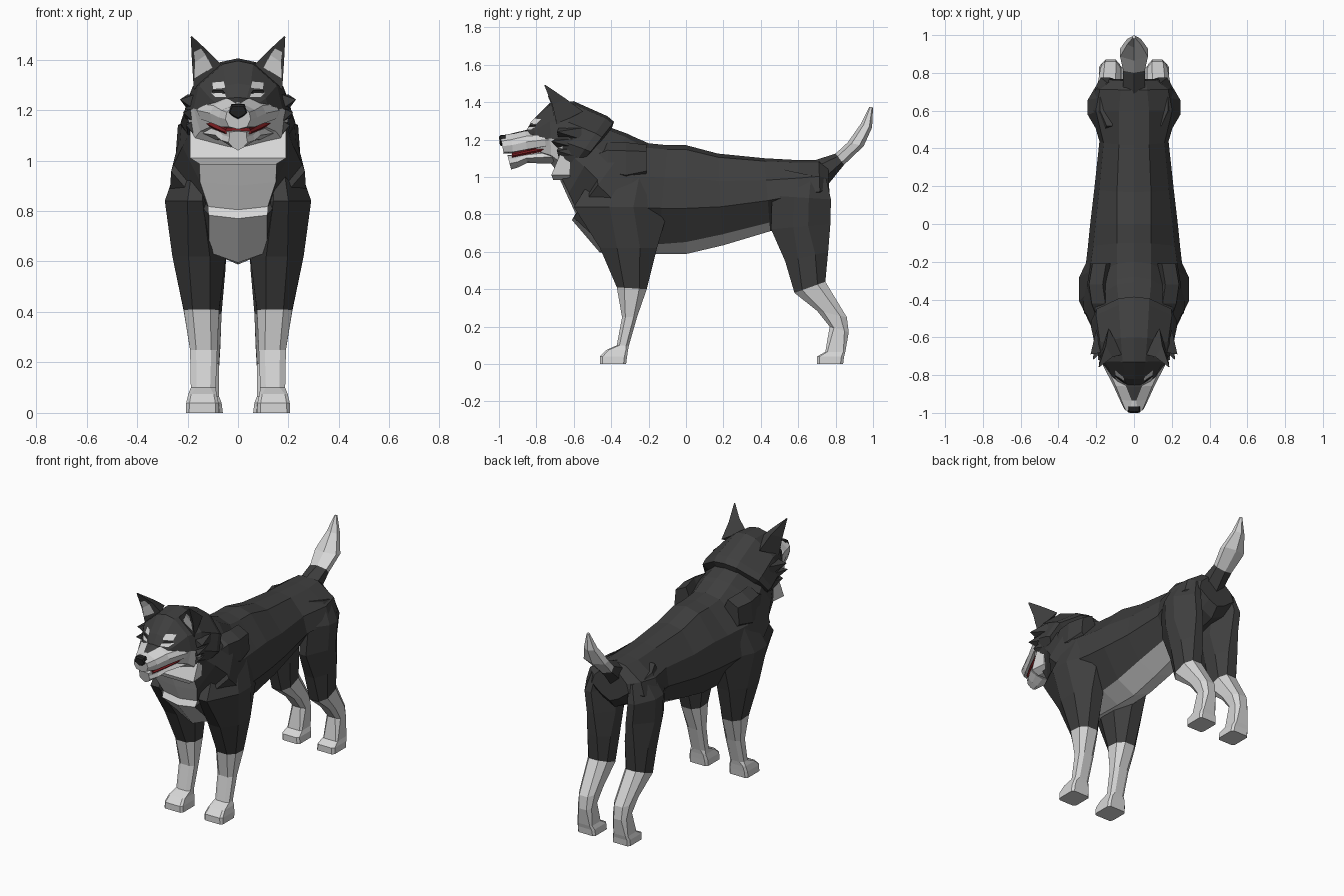
import bpy, bmesh, math
from mathutils import Vector
from mathutils.bvhtree import BVHTree


def material(name, r, g, b):
    m = bpy.data.materials.new(name)
    m.diffuse_color = (r, g, b, 1)
    return m


MATS = [material("dark fur", .049, .049, .049), material("pale fur", .68, .68, .68),
        material("mouth red", .20, .012, .015), material("nose black", .016, .016, .016)]
DARK, PALE, RED, BLACK = range(4)


def make(name, verts, faces, ids, mirror=False):
    """Flat shaded mesh object with one material index per face."""
    mesh = bpy.data.meshes.new(name)
    mesh.from_pydata([tuple(v) for v in verts], [], faces)
    for m in MATS:
        mesh.materials.append(m)
    for p, i in zip(mesh.polygons, ids):
        p.material_index = i
    bm = bmesh.new()
    bm.from_mesh(mesh)
    bmesh.ops.recalc_face_normals(bm, faces=bm.faces)
    bm.to_mesh(mesh)
    bm.free()
    obj = bpy.data.objects.new(name, mesh)
    bpy.context.collection.objects.link(obj)
    if mirror:
        obj.modifiers.new("mirror", 'MIRROR').use_mirror_merge = False
    return obj


def loft(name, rings, rule, mirror=False):
    """Skin equal rings; rule(ring, segment) picks the colour."""
    n = len(rings[0])
    faces, ids = [], []
    for i in range(len(rings) - 1):
        for k in range(n):
            j = (k + 1) % n
            faces.append((i*n + k, i*n + j, (i+1)*n + j, (i+1)*n + k))
            ids.append(rule(i, k))
    faces += [tuple(range(n)), tuple(range((len(rings)-1)*n, len(rings)*n))]
    ids += [rule(0, 0), rule(len(rings) - 2, 0)]
    return make(name, [v for r in rings for v in r], faces, ids, mirror)


def section(yt, yb, zt, zb, hw, tw, bw, tb=.86):
    """Symmetric ten-sided body section, from top ridge to bottom ridge."""
    half = [(0, 0), (tw, .04), (.88*hw, .3), (hw, .58), (bw, tb), (0, 1)]
    pts = [Vector((x, yt + (yb-yt)*t, zt + (zb-zt)*t)) for x, t in half]
    return pts + [Vector((-p.x, p.y, p.z)) for p in pts[4:0:-1]]


def seg(k):
    return k if k < 5 else 9 - k


def limb_ring(c, zf, zr, y0, y1, x0, x1):
    """Eight-sided chamfered leg section; c is the flat share of each side."""
    out = []
    for u, v in ((1, -c), (1, c), (c, 1), (-c, 1), (-1, c), (-1, -c), (-c, -1), (c, -1)):
        f = (v + 1) / 2
        out.append(Vector(((x0+x1)/2 + u*(x1-x0)/2, y0 + (y1-y0)*f, zf + (zr-zf)*f)))
    return out


def leg(name, rings):
    shape = [.8, .8, .8, .55, .55, .5, .4, .25, .25, .3]
    loft(name, [limb_ring(c, *r) for c, r in zip(shape, rings)],
         lambda i, k: PALE if i < 5 else DARK, True)


# torso: neck to rump, with pale bib and belly underneath
TORSO = [(-.60, -.68, 1.35, 1.00, .17, .06, .155, .95), (-.42, -.635, 1.27, .90, .22, .08, .15, .96),
         (-.31, -.59, 1.23, .805, .255, .09, .118, .97), (-.28, -.61, 1.215, .77, .265, .09, .115, .97),
         (-.20, -.46, 1.18, .595, .272, .09, .115, .93), (-.10, -.15, 1.17, .588, .245, .09, .12, .91),
         (0, 0, 1.17, .588, .232, .09, .125, .89), (.17, .20, 1.125, .635, .21, .09, .125, .88),
         (.42, .45, 1.10, .71, .183, .08, .11, .88), (.60, .60, 1.09, .77, .23, .08, .10),
         (.71, .72, 1.09, .80, .205, .07, .08), (.76, .77, 1.05, .86, .13, .06, .06)]
loft("torso", [section(*s) for s in TORSO],
     lambda i, k: PALE if seg(k) == 4 and i < 8 else DARK)

# pale throat tuft above the bib
loft("throat_tuft", [[Vector((x*w, y, z)) for x, y in ((-1, f), (1, f), (.95, -.62), (-.95, -.62))]
                     for z, w, f in ((1.13, .19, -.67), (1.01, .19, -.72), (.985, .15, -.71))],
     lambda i, k: PALE)

# shoulder fur pads
PAD = [(-.50, 1.09, .185, .03), (-.42, 1.08, .212, .09), (-.32, 1.07, .226, .10), (-.21, 1.08, .208, .08)]
loft("shoulder_fur", [[Vector((x + dx, y, z + dz*h)) for dx, dz in
                       ((-.06, 1.15), (.012, .7), (.022, -.6), (-.03, -1.2), (-.1, 0))]
                      for y, z, x, h in PAD], lambda i, k: DARK, True)

# front legs, pale below the elbow
leg("front_leg", [(0, 0, -.46, -.32, .075, .207), (.04, .04, -.46, -.315, .077, .205),
                  (.075, .075, -.425, -.31, .085, .197), (.10, .10, -.37, -.305, .088, .187),
                  (.25, .25, -.342, -.262, .082, .19), (.41, .40, -.37, -.21, .075, .215),
                  (.62, .62, -.46, -.155, .048, .26), (.84, .84, -.60, -.09, .05, .29),
                  (1.0, 1.0, -.50, -.10, .08, .235)])

# hind legs, pale below the knee
leg("hind_leg", [(0, 0, .70, .84, .06, .185), (.04, .04, .70, .845, .065, .185),
                 (.065, .065, .745, .852, .075, .178), (.20, .17, .768, .87, .075, .172),
                 (.285, .25, .70, .86, .07, .178), (.38, .44, .58, .745, .065, .20),
                 (.55, .60, .53, .76, .05, .215), (.72, .75, .455, .772, .04, .235),
                 (.90, .88, .46, .775, .06, .245), (1.04, .99, .52, .75, .08, .18)])

# tail: upper point, lower point, half width
TAIL = [(.66, 1.08, .76, .96, .07), (.80, 1.125, .845, 1.065, .066), (.865, 1.185, .95, 1.165, .085),
        (.935, 1.285, .995, 1.265, .042), (.98, 1.375, 1.0, 1.372, .008)]
tail = []
for ya, za, yb, zb, w in TAIL:
    a, b = Vector((0, ya, za)), Vector((0, yb, zb))
    tail.append([(a+b)/2 + (a-b)/2*math.cos(t) + Vector((w*math.sin(t), 0, 0))
                 for t in [math.tau*k/6 for k in range(6)]])
loft("tail", tail, lambda i, k: DARK if i == 0 else PALE)

# head with flared ruff behind, pale throat and cheeks
HEAD = [(-.40, -.60, 1.25, 1.02, .17, .06, .14), (-.385, -.60, 1.295, 1.02, .225, .08, .16),
        (-.42, -.63, 1.325, 1.02, .228, .08, .175), (-.60, -.69, 1.405, 1.03, .205, .07, .175),
        (-.73, -.72, 1.395, 1.07, .176, .06, .15), (-.82, -.79, 1.305, 1.11, .125, .05, .10),
        (-.86, -.84, 1.24, 1.14, .07, .03, .06)]
head = loft("head", [section(*s) for s in HEAD],
            lambda i, k: PALE if (seg(k) == 4 and i > 1) or (seg(k) == 3 and i > 2) else DARK)

# muzzle with a dark tapering bridge
MUZZLE = [(-.68, -.68, 1.245, 1.165, .178, .09, .16, .95), (-.76, -.75, 1.252, 1.16, .162, .075, .15, .95),
          (-.86, -.85, 1.25, 1.142, .11, .042, .102, .95), (-.935, -.925, 1.232, 1.126, .076, .012, .068, .93),
          (-.992, -.975, 1.22, 1.124, .05, .02, .036, .9)]
loft("muzzle", [section(*s) for s in MUZZLE],
     lambda i, k: DARK if seg(k) == 0 and i < 3 else PALE)

# thin red lining between muzzle and jaw
MOUTH = [(-.72, -.72, 1.18, 1.14, .146, .14, .135), (-.85, -.85, 1.15, 1.115, .094, .085, .085),
         (-.93, -.93, 1.13, 1.10, .054, .045, .045)]
loft("mouth", [section(*s) for s in MOUTH], lambda i, k: RED)

# lower jaw
JAW = [(-.70, -.70, 1.162, 1.07, .146, .138, .09), (-.86, -.85, 1.136, 1.075, .09, .082, .05),
       (-.90, -.90, 1.123, 1.05, .068, .06, .035), (-.955, -.935, 1.116, 1.04, .038, .034, .02)]
loft("lower_jaw", [section(*s) for s in JAW], lambda i, k: PALE)

# nose set into the muzzle tip
NOSE = [(-.965, -.965, 1.226, 1.17, .034, .025, .016), (-.992, -.985, 1.223, 1.165, .036, .027, .018),
        (-1.0, -.995, 1.215, 1.17, .032, .022, .014)]
loft("nose", [section(*s) for s in NOSE], lambda i, k: BLACK)

# ears: bent three-sided cones with pale inner plates
a, b, c = Vector((.06, -.69, 1.375)), Vector((.175, -.69, 1.28)), Vector((.135, -.55, 1.35))
tip = Vector((.188, -.76, 1.498))
mid = [Vector(p) for p in ((.115, -.705, 1.43), (.182, -.715, 1.385), (.15, -.645, 1.42))]
loft("ear", [[a, b, c], mid, [tip + (p - tip)*.04 for p in (a, b, c)]], lambda i, k: DARK, True)


def plate(name, p, q, r, pts):
    """Thin pale plate lifted off the face p, q, r towards the front."""
    off = (q - p).cross(r - p).normalized()
    off *= .007 if off.y < 0 else -.007
    make(name, [v + off for v in pts], [tuple(range(len(pts)))], [PALE], True)


e, f = mid[0].lerp(mid[1], .2), mid[0].lerp(mid[1], .88)
plate("inner_ear_lower", a, b, mid[0], [a.lerp(e, .35).lerp(b, .2), b.lerp(f, .4), f, e])
plate("inner_ear_upper", mid[0], mid[1], tip, [e, f, f.lerp(tip, .4), e.lerp(tip, .35)])

# cheek fur spikes
for i, (z, x, y) in enumerate([(1.232, .23, -.69), (1.18, .218, -.72), (1.13, .205, -.69)]):
    base = [Vector((.172, -.68, z - .03)), Vector((.172, -.68, z + .03)),
            Vector((.20, -.56, z + .03)), Vector((.20, -.56, z - .03))]
    make("cheek_fur_%d" % (i + 1), base + [Vector((x, y, z + .01))],
         [(0, 1, 2, 3), (0, 1, 4), (1, 2, 4), (2, 3, 4), (3, 0, 4)], [DARK]*5, True)

# brow and eye patches laid onto the face
bm = bmesh.new()
bm.from_mesh(head.data)
tree = BVHTree.FromBMesh(bm)
bm.free()


def patch(name, outline, colour, lift):
    pts = []
    for x, z in outline:
        hit = tree.ray_cast(Vector((x, -2, z)), Vector((0, 1, 0)))[0]
        pts.append(hit + Vector((0, -lift, .003)))
    make(name, pts, [tuple(range(len(pts)))], [colour], True)


patch("brow_patch", [(.048, 1.284), (.10, 1.278), (.104, 1.308), (.055, 1.312)], PALE, .009)
patch("eye", [(.05, 1.264), (.105, 1.266), (.10, 1.276), (.06, 1.276)], BLACK, .007)
patch("under_eye_patch", [(.045, 1.247), (.09, 1.247), (.11, 1.266), (.05, 1.263)], PALE, .009)
